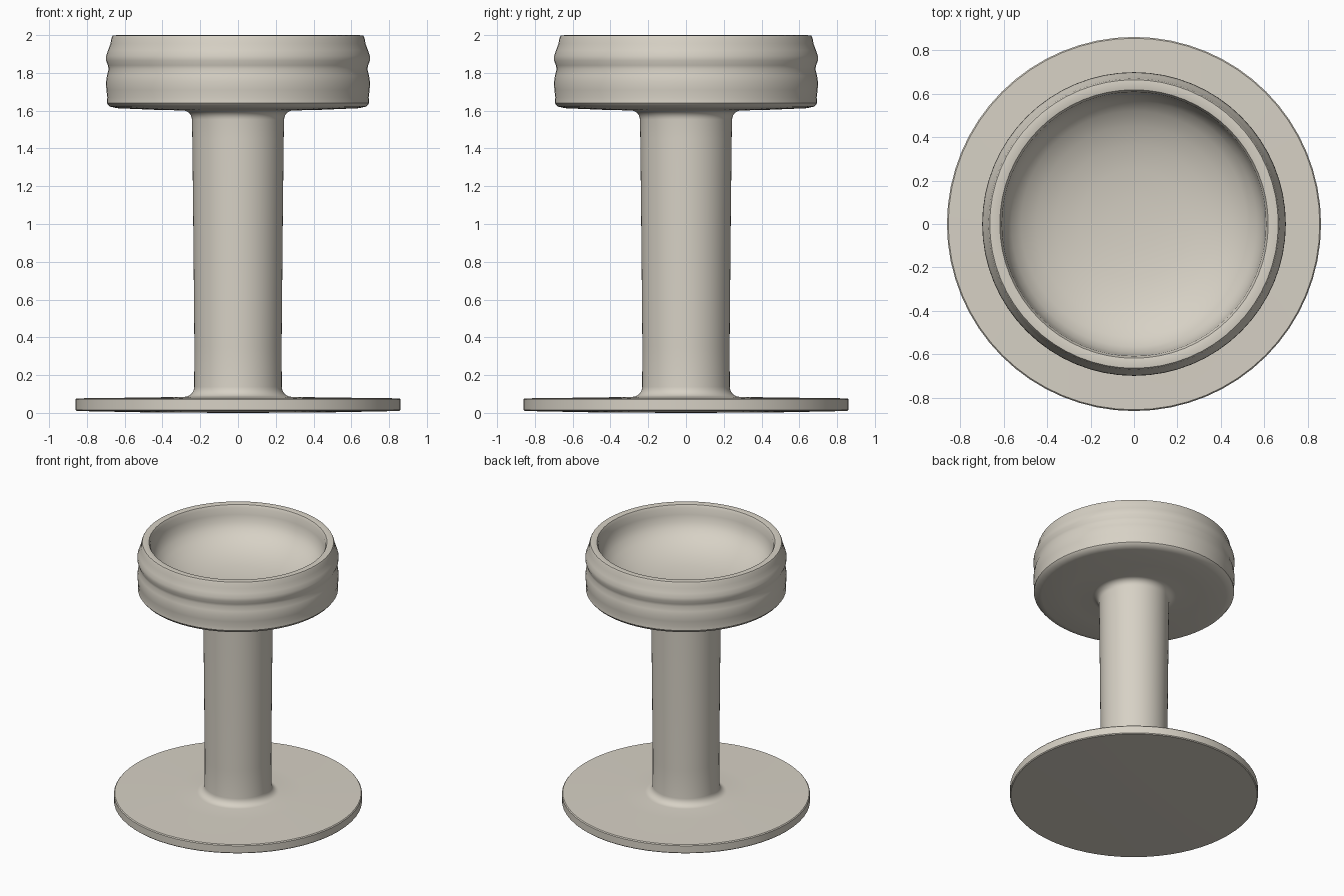
import bpy, bmesh, math

if "Cube" in bpy.data.objects:
    bpy.data.objects.remove(bpy.data.objects["Cube"])

SEGMENTS = 64

# Warm off-white stone colour
stone = bpy.data.materials.new("stone")
stone.diffuse_color = (0.68, 0.64, 0.56, 1)
stone.use_nodes = True
stone.node_tree.nodes["Principled BSDF"].inputs["Base Color"].default_value = stone.diffuse_color

def lathe(name, profile):
    """Revolve (radius, z) points about the z axis into a closed solid."""
    bm = bmesh.new()
    verts = [bm.verts.new((r, 0, z)) for r, z in profile]
    edges = [bm.edges.new(pair) for pair in zip(verts, verts[1:])]
    bmesh.ops.spin(bm, geom=verts + edges, cent=(0, 0, 0), axis=(0, 0, 1),
                   angle=math.tau, steps=SEGMENTS, use_duplicate=False)
    bmesh.ops.remove_doubles(bm, verts=bm.verts[:], dist=0.0005)
    bmesh.ops.recalc_face_normals(bm, faces=bm.faces[:])
    mesh = bpy.data.meshes.new(name)
    bm.to_mesh(mesh)
    bm.free()
    mesh.materials.append(stone)
    obj = bpy.data.objects.new(name, mesh)
    bpy.context.collection.objects.link(obj)
    bpy.ops.object.select_all(action='DESELECT')
    obj.select_set(True)
    bpy.context.view_layer.objects.active = obj
    bpy.ops.object.shade_smooth_by_angle(angle=math.radians(40))
    return obj

def fillet(cx, cz, radius, start, end, steps=6):
    """Arc of profile points, angles in degrees."""
    angles = [math.radians(start + (end - start) * i / steps) for i in range(steps + 1)]
    return [(cx + radius * math.cos(a), cz + radius * math.sin(a)) for a in angles]

# Flat foot disc, then a slim stem with flared ends
foot = [(0, 0), (0.45, 0.002), (0.855, 0.01), (0.861, 0.016), (0.861, 0.07), (0.855, 0.077), (0.45, 0.082)]
stem = fillet(0.285, 0.138, 0.053, 270, 180) + [(0.231, 0.35), (0.237, 1.0), (0.242, 1.45)]
stem += fillet(0.292, 1.553, 0.048, 180, 90)

# Head: two rounded bands around the side, then a rolled rim
head = [(0.45, 1.605), (0.64, 1.613), (0.68, 1.622), (0.695, 1.64), (0.692, 1.67),
        (0.697, 1.71), (0.699, 1.75), (0.694, 1.785), (0.685, 1.82), (0.689, 1.84),
        (0.698, 1.865), (0.698, 1.89), (0.688, 1.92), (0.675, 1.955), (0.67, 1.985),
        (0.664, 1.997), (0.64, 2.0), (0.618, 1.995), (0.608, 1.975)]

# Deep rounded bowl inside the rim
bowl = [(0.603, 1.925), (0.59, 1.875), (0.565, 1.832), (0.52, 1.79), (0.45, 1.75),
        (0.36, 1.717), (0.25, 1.695), (0.12, 1.683), (0, 1.68)]

lathe("pedestal_bowl", foot + stem + head + bowl)
